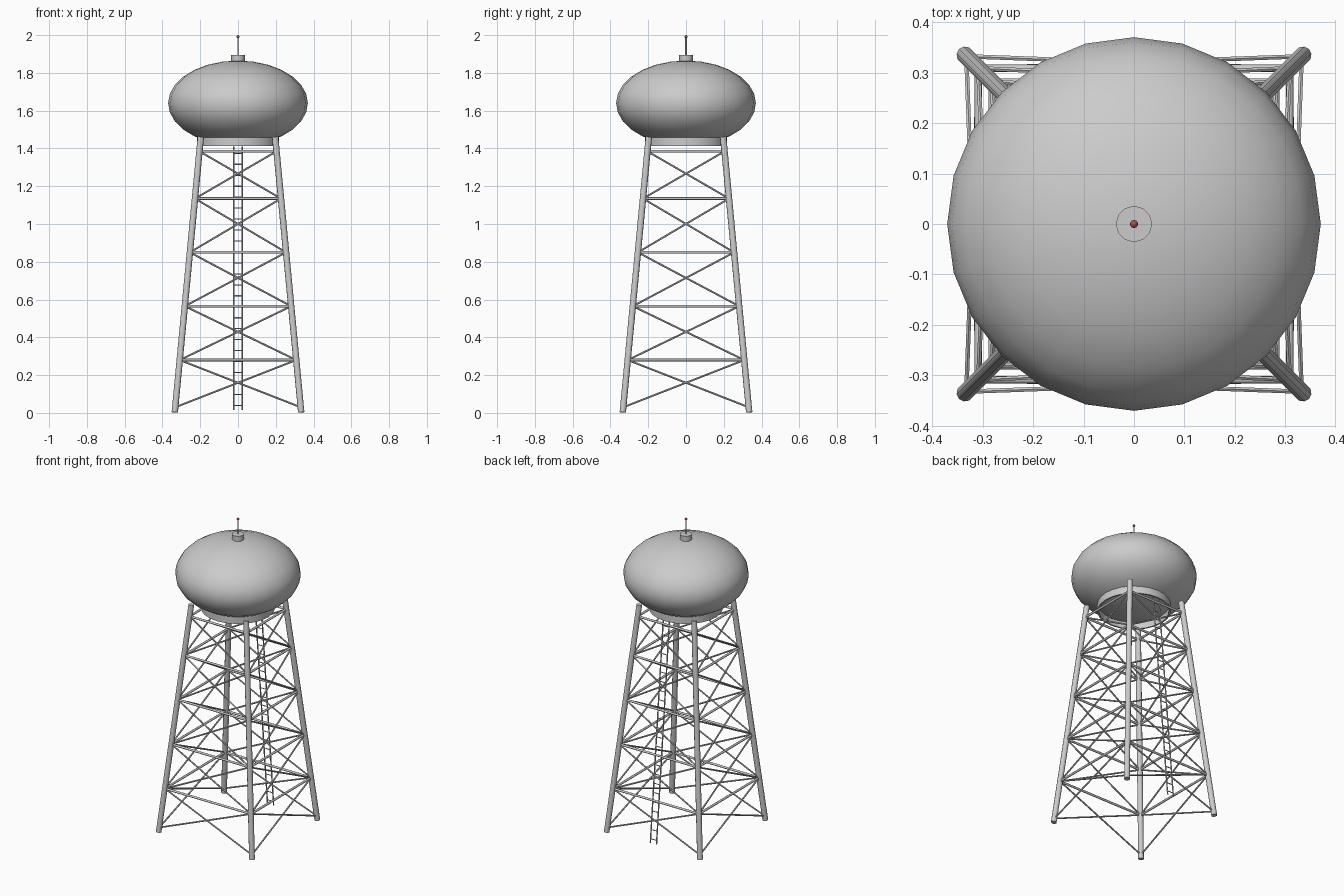
import bpy, bmesh, math
from mathutils import Vector, Matrix

if "Cube" in bpy.data.objects:
    bpy.data.objects.remove(bpy.data.objects["Cube"])


def add_rod(bm, a, b, r, n=8):
    a, b = Vector(a), Vector(b)
    d = b - a
    m = Matrix.Translation((a + b) / 2) @ d.to_track_quat('Z', 'Y').to_matrix().to_4x4()
    bmesh.ops.create_cone(bm, cap_ends=True, segments=n, radius1=r, radius2=r,
                          depth=d.length, matrix=m)


def finish(bm, name, smooth=True):
    me = bpy.data.meshes.new(name)
    bm.to_mesh(me)
    bm.free()
    ob = bpy.data.objects.new(name, me)
    bpy.context.collection.objects.link(ob)
    if smooth:
        bpy.context.view_layer.objects.active = ob
        bpy.ops.object.select_all(action='DESELECT')
        ob.select_set(True)
        bpy.ops.object.shade_smooth_by_angle(angle=math.radians(50))
    return ob


def half(z):
    """Half width of the tapering tower at height z."""
    return 0.335 + (0.197 - 0.335) * z / 1.46


def corner(i, z):
    sx, sy = [(1, 1), (-1, 1), (-1, -1), (1, -1)][i % 4]
    return Vector((sx * half(z), sy * half(z), z))


# legs
for i, name in enumerate(["back_right", "back_left", "front_left", "front_right"]):
    bm = bmesh.new()
    add_rod(bm, corner(i, 0.003), corner(i, 1.46), 0.017, 10)
    finish(bm, name + "_leg")

# horizontal struts and cross braces on the four faces
levels = [0.03, 0.28, 0.565, 0.85, 1.135, 1.385]
struts, braces = bmesh.new(), bmesh.new()
for i in range(4):
    for z in levels[1:]:
        add_rod(struts, corner(i, z), corner(i + 1, z), 0.007)
    for z0, z1 in zip(levels, levels[1:]):
        add_rod(braces, corner(i, z0), corner(i + 1, z1), 0.005, 6)
        add_rod(braces, corner(i + 1, z0), corner(i, z1), 0.005, 6)
finish(struts, "horizontal_struts")
finish(braces, "cross_braces")

# ladder lying in the back face
bm = bmesh.new()
for x in (-0.022, 0.022):
    add_rod(bm, (x, half(0.015), 0.015), (x, half(1.41), 1.41), 0.004, 6)
for k in range(24):
    z = 0.04 + k * 0.058
    add_rod(bm, (-0.022, half(z), z), (0.022, half(z), z), 0.003, 6)
finish(bm, "ladder")

# squashed tank
bm = bmesh.new()
bmesh.ops.create_uvsphere(bm, u_segments=24, v_segments=14, radius=1,
                          matrix=Matrix.Translation((0, 0, 1.64)) @ Matrix.Diagonal((0.37, 0.37, 0.225, 1)))
finish(bm, "tank")

# open support ring under the tank
bm = bmesh.new()
prof = [(0.216, 1.412), (0.216, 1.468), (0.206, 1.468), (0.206, 1.412)]
vs = [bm.verts.new((r, 0, z)) for r, z in prof]
es = [bm.edges.new((vs[k], vs[(k + 1) % 4])) for k in range(4)]
bmesh.ops.spin(bm, geom=vs + es, cent=(0, 0, 0), axis=(0, 0, 1),
               angle=math.tau, steps=24, use_merge=True)
bmesh.ops.remove_doubles(bm, verts=bm.verts, dist=1e-5)
bmesh.ops.recalc_face_normals(bm, faces=bm.faces)
finish(bm, "support_ring")

# roof vent, mast and beacon
bm = bmesh.new()
add_rod(bm, (0, 0, 1.85), (0, 0, 1.896), 0.036, 12)
finish(bm, "roof_vent")
bm = bmesh.new()
add_rod(bm, (0, 0, 1.89), (0, 0, 1.995), 0.004, 6)
finish(bm, "mast")
bm = bmesh.new()
bmesh.ops.create_uvsphere(bm, u_segments=10, v_segments=8, radius=0.008,
                          matrix=Matrix.Translation((0, 0, 1.992)))
beacon = finish(bm, "beacon")
red = bpy.data.materials.new("beacon_red")
red.diffuse_color = (0.45, 0.08, 0.06, 1)
red.use_nodes = True
red.node_tree.nodes["Principled BSDF"].inputs["Base Color"].default_value = red.diffuse_color
beacon.data.materials.append(red)
